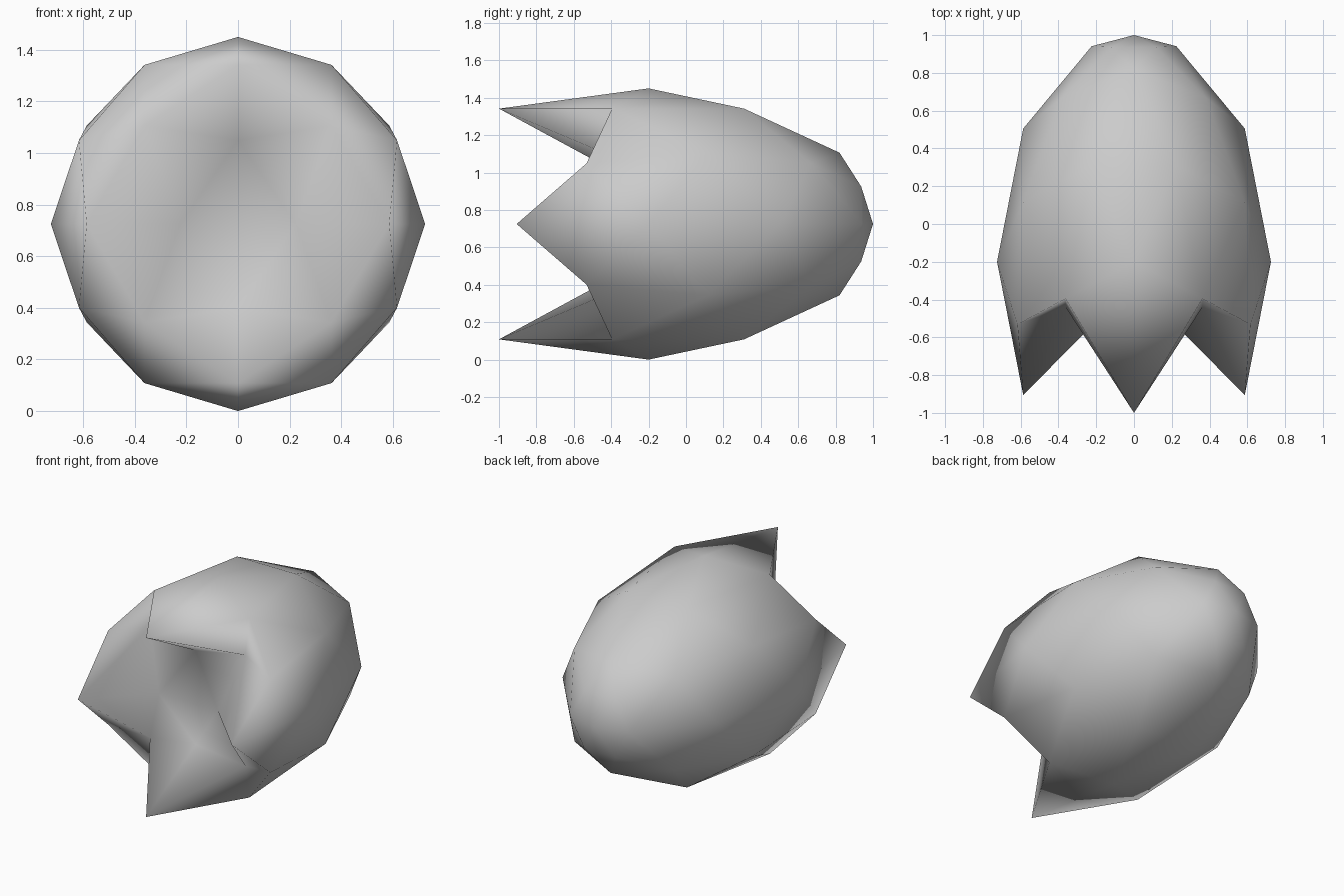
import bpy, bmesh, math
from mathutils import Matrix, Vector

if "Cube" in bpy.data.objects:
    bpy.data.objects.remove(bpy.data.objects["Cube"])

R, LENGTH, SHIFT = 0.725, 1.2, -0.2

# Upper half of a low-poly sphere
bm = bmesh.new()
bmesh.ops.create_icosphere(bm, subdivisions=2, radius=1.0)
# turn so that one pentagon corner points to the front
bmesh.ops.rotate(bm, verts=bm.verts, cent=(0, 0, 0),
                 matrix=Matrix.Rotation(-math.pi / 2, 3, 'Z'))
bmesh.ops.delete(bm, geom=[v for v in bm.verts if v.co.z < -0.01], context='VERTS')

# Extra rounding of the triangle at the rounded back end
tip = max(bm.faces, key=lambda f: f.calc_center_median().y)
res = bmesh.ops.subdivide_edges(bm, edges=list(tip.edges), cuts=1, use_grid_fill=True)
for g in res['geom_inner']:
    if isinstance(g, bmesh.types.BMVert):
        g.co.normalize()
bmesh.ops.triangulate(bm, faces=[f for f in bm.faces if len(f.verts) > 3])

# Stretch to an egg, push the front inwards and pull the upper tooth out
for v in bm.verts:
    x, y, z = v.co
    new_y = SHIFT + y * LENGTH
    if y < -0.92:
        new_y = -0.54          # middle of the hollow
    elif y < -0.8:
        new_y = -0.46          # under the upper tooth
    elif y < -0.6:
        new_y = -0.44          # between the teeth
    elif z > 0.8 and y < -0.5:
        new_y = -1.0           # upper tooth tip
    v.co = Vector((x * R, new_y, z * R))

# Mirror to the lower half
dup = bmesh.ops.duplicate(bm, geom=bm.verts[:] + bm.edges[:] + bm.faces[:])['geom']
for g in dup:
    if isinstance(g, bmesh.types.BMVert):
        g.co.z *= -1
bmesh.ops.remove_doubles(bm, verts=bm.verts, dist=0.001)
bmesh.ops.translate(bm, verts=bm.verts, vec=(0, 0, R))
bmesh.ops.recalc_face_normals(bm, faces=bm.faces)
for f in bm.faces:
    f.smooth = True

mesh = bpy.data.meshes.new("toothed_shell")
bm.to_mesh(mesh)
bm.free()
shell = bpy.data.objects.new("toothed_shell", mesh)
bpy.context.collection.objects.link(shell)
